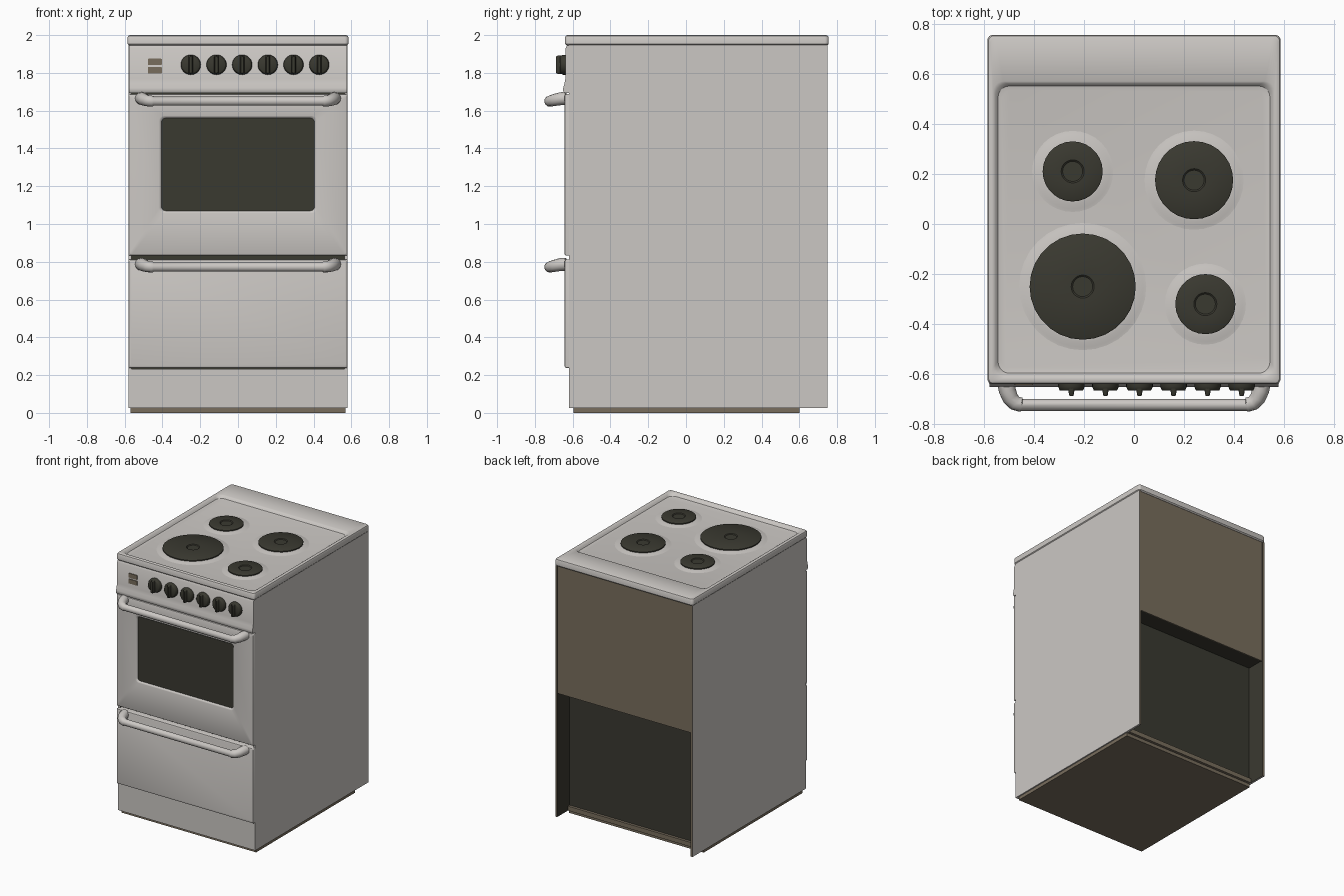
import bpy, bmesh, math
from mathutils import Vector

if "Cube" in bpy.data.objects:
    bpy.data.objects.remove(bpy.data.objects["Cube"])


def material(name, rgb):
    m = bpy.data.materials.new(name)
    m.diffuse_color = (*rgb, 1)
    m.use_nodes = True
    m.node_tree.nodes["Principled BSDF"].inputs["Base Color"].default_value = m.diffuse_color
    return m


ENAMEL = material("warm grey enamel", (0.60, 0.575, 0.55))
DARK = material("dark charcoal", (0.042, 0.041, 0.030))
BROWN = material("brown board", (0.19, 0.155, 0.11))


def finish(name, bm, mats):
    bmesh.ops.remove_doubles(bm, verts=bm.verts, dist=1e-5)
    bmesh.ops.recalc_face_normals(bm, faces=bm.faces)
    me = bpy.data.meshes.new(name)
    bm.to_mesh(me)
    bm.free()
    for m in mats:
        me.materials.append(m)
    ob = bpy.data.objects.new(name, me)
    bpy.context.collection.objects.link(ob)
    smooth(ob)
    return ob


def smooth(ob):
    bpy.ops.object.select_all(action='DESELECT')
    ob.select_set(True)
    bpy.context.view_layer.objects.active = ob
    bpy.ops.object.shade_smooth_by_angle(angle=math.radians(35))


def loft(name, rings, axis, mats, cap_mat=0, n=6):
    """Skin rounded rectangles (cu, cv, half_u, half_v, radius, depth) along an axis."""
    bm = bmesh.new()
    loops = []
    for cu, cv, hu, hv, r, d in rings:
        loop = []
        for k, (su, sv) in enumerate([(1, 1), (-1, 1), (-1, -1), (1, -1)]):
            for i in range(n):
                a = (k + i / (n - 1)) * math.pi / 2
                u = cu + su * (hu - r) + r * math.cos(a)
                v = cv + sv * (hv - r) + r * math.sin(a)
                loop.append(bm.verts.new((u, v, d) if axis == 'z' else (u, d, v)))
        loops.append(loop)
    for a, b in zip(loops, loops[1:]):
        for i in range(len(a)):
            j = (i + 1) % len(a)
            bm.faces.new((a[i], a[j], b[j], b[i]))
    bm.faces.new(loops[0])
    bm.faces.new(loops[-1]).material_index = cap_mat
    return finish(name, bm, mats)


def box(name, x0, x1, y0, y1, z0, z1, mat):
    bm = bmesh.new()
    bmesh.ops.create_cube(bm, size=1)
    for v in bm.verts:
        v.co = Vector(((x0 + x1) / 2 + v.co.x * (x1 - x0),
                       (y0 + y1) / 2 + v.co.y * (y1 - y0),
                       (z0 + z1) / 2 + v.co.z * (z1 - z0)))
    return finish(name, bm, [mat])


# Carcass: base, side panels with dark insides, inner box, back
box("base_plate", -0.57, 0.57, -0.595, 0.60, 0, 0.03, BROWN)
for s, side in ((-1, "left"), (1, "right")):
    ob = box(side + "_side_panel", min(s * 0.565, s * 0.58), max(s * 0.565, s * 0.58),
             -0.62, 0.75, 0.026, 1.947, ENAMEL)
    ob.data.materials.append(DARK)
    ob.data.materials.append(BROWN)
    for p in ob.data.polygons:
        if p.normal.x * s < -0.5:
            p.material_index = 1
        elif p.normal.y > 0.5:
            p.material_index = 2
box("inner_box", -0.565, 0.565, -0.60, 0.60, 0.03, 1.945, DARK)
box("rear_duct", -0.565, 0.565, 0.60, 0.738, 0.975, 1.945, DARK)
box("back_panel", -0.565, 0.565, 0.738, 0.745, 0.97, 1.945, BROWN)
box("rear_floor_strip", -0.565, 0.565, 0.60, 0.62, 0.026, 0.06, BROWN)
box("kick_panel", -0.577, 0.577, -0.62, -0.60, 0.026, 0.232, ENAMEL)

# Hob top with pressed tray
cy, hx, hy = 0.0575, 0.585, 0.6975
loft("hob_top", [
    (0, cy, hx - 0.008, hy - 0.008, 0.015, 1.945),
    (0, cy, hx, hy, 0.02, 1.953),
    (0, cy, hx, hy, 0.02, 1.988),
    (0, cy, hx - 0.004, hy - 0.004, 0.02, 1.996),
    (0, cy, hx - 0.012, hy - 0.012, 0.02, 2.0),
    (0, -0.0225, 0.562, 0.5925, 0.04, 2.0),
    (0, -0.0225, 0.553, 0.5835, 0.045, 1.994),
    (0, -0.0225, 0.543, 0.5735, 0.045, 1.980),
    (0, -0.0225, 0.530, 0.5600, 0.045, 1.977)], 'z', [ENAMEL])

# Burners on gently raised surrounds
burners = [("rear_left", -0.245, 0.21, 0.12), ("rear_right", 0.24, 0.175, 0.156),
           ("front_left", -0.205, -0.25, 0.212), ("front_right", 0.285, -0.32, 0.12)]
for label, x, y, r in burners:
    def disc(rad, z):
        return (x, y, rad, rad, rad, z)
    loft(label + "_surround", [disc(r + 0.045, 1.9765), disc(r + 0.03, 1.979),
                               disc(r + 0.01, 1.985), disc(r - 0.01, 1.986)], 'z', [ENAMEL], n=9)
    loft(label + "_burner", [disc(r, 1.98), disc(r, 1.993), disc(r - 0.006, 1.997),
                             disc(0.046, 1.997), disc(0.040, 1.992)], 'z', [DARK], n=8)

# Control panel: side profile extruded across, with a swollen lower lip
profile = [(-0.60, 1.694), (-0.645, 1.694), (-0.651, 1.705), (-0.65, 1.72), (-0.643, 1.745),
           (-0.638, 1.77), (-0.638, 1.93), (-0.63, 1.944), (-0.60, 1.944)]
bm = bmesh.new()
f = bm.faces.new([bm.verts.new((-0.577, y, z)) for y, z in profile])
out = bmesh.ops.extrude_face_region(bm, geom=[f])
bmesh.ops.translate(bm, vec=(1.154, 0, 0),
                    verts=[g for g in out["geom"] if isinstance(g, bmesh.types.BMVert)])
finish("control_panel", bm, [ENAMEL])

# Knobs with a vertical grip
for i in range(6):
    x, z = -0.25 + 0.136 * i, 1.843
    loft(f"knob_{i + 1}", [(x, z, r, r, r, y) for r, y in
                           ((0.053, -0.636), (0.053, -0.650), (0.047, -0.664), (0.044, -0.666))],
         'y', [DARK], n=8)
    loft(f"knob_grip_{i + 1}", [(x, z, 0.014, 0.050, 0.008, -0.650),
                                (x, z, 0.010, 0.048, 0.008, -0.680),
                                (x, z, 0.007, 0.044, 0.006, -0.688)], 'y', [DARK], n=4)

# Indicator lamps
for i, z in enumerate((1.858, 1.814)):
    loft(f"indicator_lamp_{i + 1}", [(-0.44, z, 0.037, 0.017, 0.004, -0.636),
                                     (-0.44, z, 0.037, 0.017, 0.004, -0.643)], 'y', [BROWN], n=3)

# Oven door with recessed dark window, and drawer front
def front_rings(z0, z1):
    c, h = (z0 + z1) / 2, (z1 - z0) / 2
    return [(0, c, 0.58, h, 0.006, -0.60), (0, c, 0.58, h, 0.006, -0.634),
            (0, c, 0.577, h - 0.003, 0.008, -0.640), (0, c, 0.57, h - 0.01, 0.01, -0.643)]


wz = 1.315
loft("oven_door", front_rings(0.832, 1.688) + [
    (0, wz, 0.418, 0.258, 0.025, -0.643), (0, wz, 0.412, 0.252, 0.025, -0.641),
    (0, wz, 0.405, 0.245, 0.022, -0.632)], 'y', [ENAMEL, DARK], cap_mat=1)
loft("drawer_front", front_rings(0.238, 0.812), 'y', [ENAMEL])

# Bar handles swept along a path that swells at the end brackets
half = [(0.512, -0.635, 0.015, 0.034), (0.506, -0.665, 0.013, 0.034), (0.494, -0.695, 0.007, 0.032),
        (0.476, -0.715, 0.002, 0.030), (0.452, -0.722, 0.0, 0.029), (0.446, -0.723, 0.0, 0.024)]
for name, zc in (("oven_handle", 1.650), ("drawer_handle", 0.772)):
    path = [(-x, y, z, r) for x, y, z, r in half] + half[::-1]
    cu = bpy.data.curves.new(name, 'CURVE')
    cu.dimensions = '3D'
    cu.bevel_depth = 1.0
    cu.bevel_resolution = 4
    cu.use_fill_caps = True
    sp = cu.splines.new('POLY')
    sp.points.add(len(path) - 1)
    for p, (x, y, z, r) in zip(sp.points, path):
        p.co = (x, y, zc + z, 1)
        p.radius = r
    cu.materials.append(ENAMEL)
    ob = bpy.data.objects.new(name, cu)
    bpy.context.collection.objects.link(ob)
    bpy.ops.object.select_all(action='DESELECT')
    ob.select_set(True)
    bpy.context.view_layer.objects.active = ob
    bpy.ops.object.convert(target='MESH')
    smooth(bpy.context.view_layer.objects.active)
